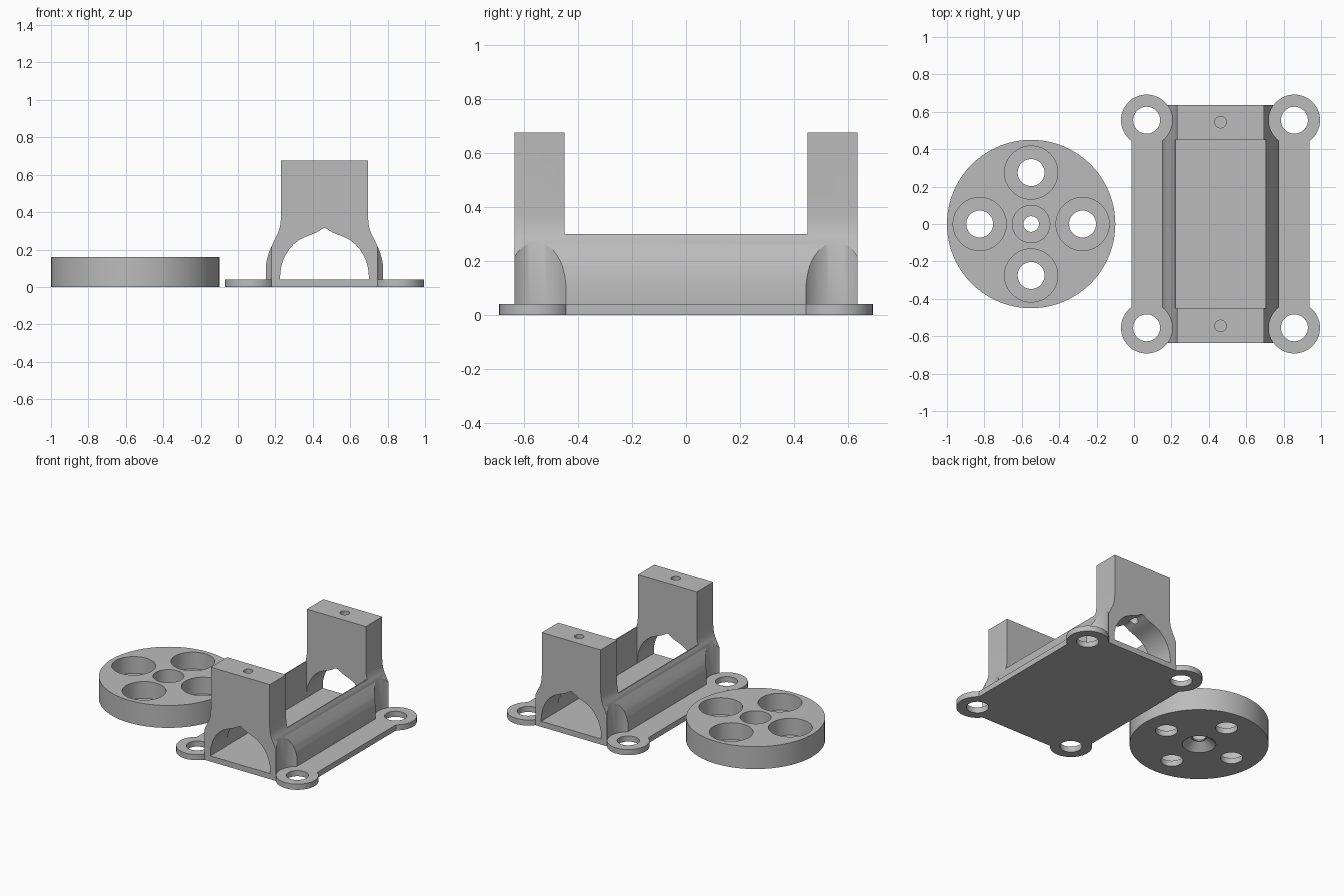
import bpy
import bmesh
import math

if "Cube" in bpy.data.objects:
    bpy.data.objects.remove(bpy.data.objects["Cube"])

grey = bpy.data.materials.new("plain grey")
grey.use_nodes = True
grey.diffuse_color = (0.5, 0.5, 0.5, 1)
grey.node_tree.nodes["Principled BSDF"].inputs["Base Color"].default_value = (0.5, 0.5, 0.5, 1)

MID = 0.4625       # centre line of the bracket
HALF_LEN = 0.635   # half length of the bracket body


def finish(bm, name):
    bmesh.ops.recalc_face_normals(bm, faces=bm.faces)
    mesh = bpy.data.meshes.new(name)
    bm.to_mesh(mesh)
    bm.free()
    mesh.materials.append(grey)
    obj = bpy.data.objects.new(name, mesh)
    bpy.context.scene.collection.objects.link(obj)
    return obj


def box(name, x0, x1, y0, y1, z0, z1):
    bm = bmesh.new()
    bmesh.ops.create_cube(bm, size=1)
    for v in bm.verts:
        v.co.x = x1 if v.co.x > 0 else x0
        v.co.y = y1 if v.co.y > 0 else y0
        v.co.z = z1 if v.co.z > 0 else z0
    return finish(bm, name)


def tube(name, x, y, z0, z1, r0, r1=None, sides=64):
    bm = bmesh.new()
    bmesh.ops.create_cone(bm, cap_ends=True, segments=sides, radius1=r0,
                          radius2=r0 if r1 is None else r1, depth=z1 - z0)
    bmesh.ops.translate(bm, verts=bm.verts, vec=(x, y, (z0 + z1) / 2))
    return finish(bm, name)


def prism(name, half_profile, half_len):
    # half_profile: (offset from the centre line, z), mirrored and extruded along y
    left = [(MID - d, z) for d, z in half_profile]
    right = [(MID + d, z) for d, z in reversed(half_profile) if d > 0]
    bm = bmesh.new()
    face = bm.faces.new([bm.verts.new((x, -half_len, z)) for x, z in left + right])
    out = bmesh.ops.extrude_face_region(bm, geom=[face])
    moved = [g for g in out["geom"] if isinstance(g, bmesh.types.BMVert)]
    bmesh.ops.translate(bm, verts=moved, vec=(0, 2 * half_len, 0))
    return finish(bm, name)


def combine(obj, operation, parts):
    bpy.context.view_layer.objects.active = obj
    for part in parts:
        mod = obj.modifiers.new("combine", 'BOOLEAN')
        mod.operation = operation
        mod.solver = 'EXACT'
        mod.object = part
        bpy.ops.object.modifier_apply(modifier=mod.name)
        bpy.data.objects.remove(part)


def smooth(obj):
    bpy.ops.object.select_all(action='DESELECT')
    obj.select_set(True)
    bpy.context.view_layer.objects.active = obj
    bpy.ops.object.shade_smooth_by_angle(angle=math.radians(30))


corners = [(MID + sx * 0.395, sy * 0.555) for sx in (-1, 1) for sy in (-1, 1)]

# Bracket body: flared walls rising into two square towers
flare = [(0.314, 0.01), (0.314, 0.11), (0.308, 0.145), (0.297, 0.185), (0.282, 0.22),
         (0.264, 0.258), (0.25, 0.285), (0.241, 0.31), (0.235, 0.34), (0.233, 0.37), (0.233, 0.675)]
bracket = prism("bracket", flare, HALF_LEN)

# Peaked arch running through both towers
arch = [(0.237, -0.1), (0.237, 0.06), (0.233, 0.1), (0.224, 0.135), (0.21, 0.168), (0.19, 0.2),
        (0.165, 0.228), (0.135, 0.252), (0.1, 0.269), (0.07, 0.28), (0.045, 0.29), (0.022, 0.304),
        (0.008, 0.313), (0, 0.315)]
cuts = [prism("arch_cutter", arch, 1),
        box("gap_cutter", MID - 0.6, MID + 0.6, -0.45, 0.45, 0.3, 1),
        box("cavity_cutter", MID - 0.238, MID + 0.238, -0.45, 0.45, -0.1, 0.5)]
cuts += [tube("clearance_cutter", x, y, -0.1, 1, 0.137) for x, y in corners]
cuts += [tube("screw_cutter", MID, y, 0.2, 1, 0.031, sides=32) for y in (-0.545, 0.545)]
combine(bracket, 'DIFFERENCE', cuts)

# Base plate with four round mounting ears
plate = box("base_plate", MID - 0.475, MID + 0.475, -HALF_LEN, HALF_LEN, 0, 0.04)
# Trim the plate corners outside the ears
trim = [box("corner_cutter", min(x, x + s), max(x, x + s), min(y, y + t), max(y, y + t), -1, 1)
        for x, y in corners for s in [math.copysign(0.3, x - MID)] for t in [math.copysign(0.3, y)]]
combine(plate, 'DIFFERENCE', trim)
combine(plate, 'UNION', [tube("ear", x, y, 0, 0.04, 0.137) for x, y in corners])
combine(bracket, 'UNION', [plate])
combine(bracket, 'DIFFERENCE', [tube("ear_hole", x, y, -0.1, 0.2, 0.072) for x, y in corners])
smooth(bracket)

# Wheel with four stepped holes and a countersunk hub
WX = -0.55
wheel = tube("wheel", WX, 0, 0, 0.16, 0.45, sides=96)
bores = [tube("hub_bore", WX, 0, 0.06, 0.3, 0.1),
         tube("hub_hole", WX, 0, -0.1, 0.3, 0.042, sides=32),
         tube("hub_countersink", WX, 0, -0.01, 0.05, 0.12, 0.05)]
for i in range(4):
    a = i * math.pi / 2
    x, y = WX + 0.275 * math.cos(a), 0.275 * math.sin(a)
    bores += [tube("wheel_bore", x, y, 0.04, 0.3, 0.142),
              tube("wheel_hole", x, y, -0.1, 0.1, 0.072)]
combine(wheel, 'DIFFERENCE', bores)
smooth(wheel)
